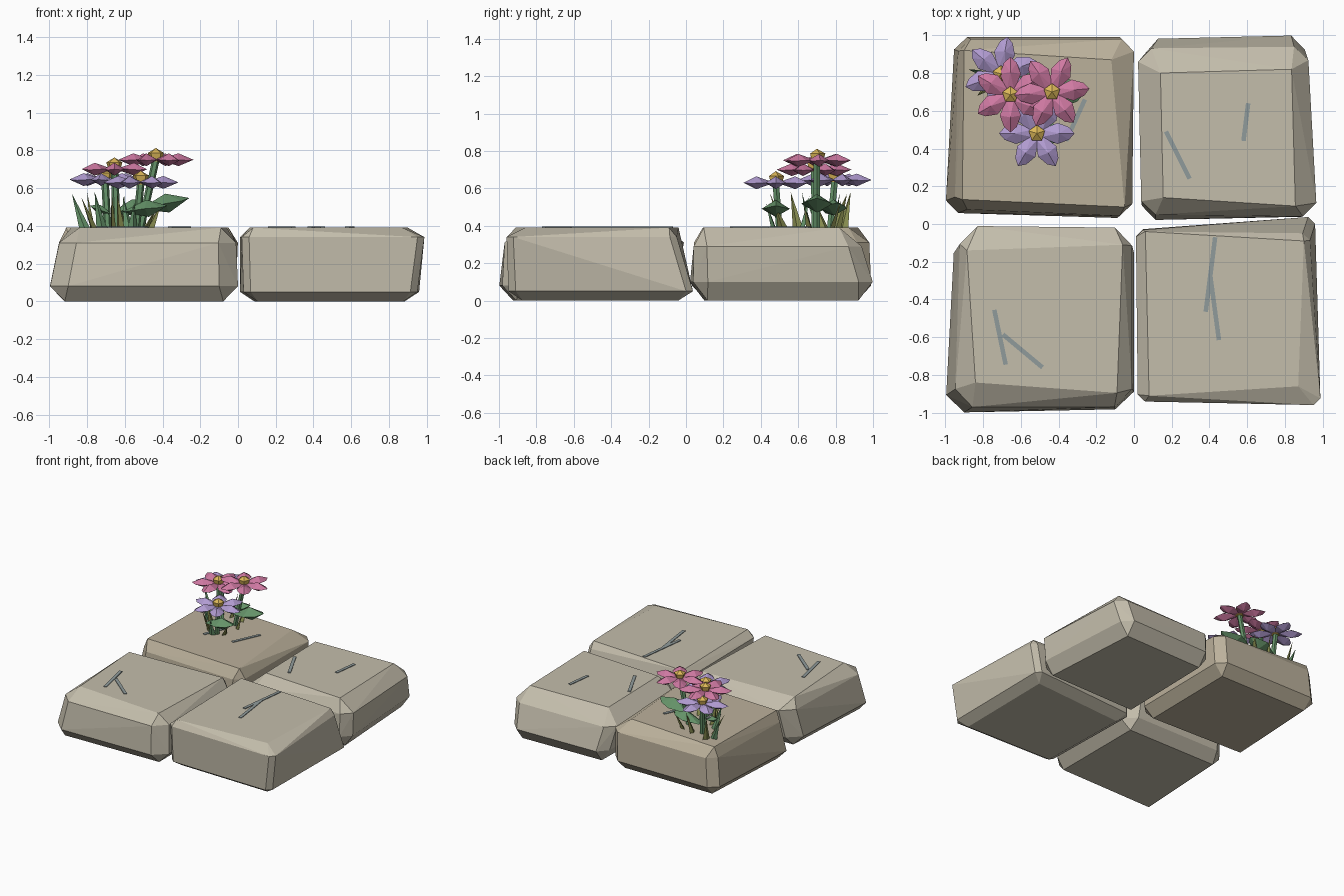
import bpy, bmesh, math
from mathutils import Vector, Matrix

if "Cube" in bpy.data.objects:
    bpy.data.objects.remove(bpy.data.objects["Cube"])


def material(name, r, g, b):
    m = bpy.data.materials.new(name)
    m.diffuse_color = (r, g, b, 1)
    m.use_nodes = True
    m.node_tree.nodes["Principled BSDF"].inputs["Base Color"].default_value = m.diffuse_color
    return m


STONE = material("stone", 0.55, 0.51, 0.41)
TAN = material("tan_stone", 0.50, 0.44, 0.33)
GREY = material("scratch_grey", 0.28, 0.33, 0.33)
PINK = material("pink", 0.62, 0.19, 0.36)
PURPLE = material("purple", 0.44, 0.33, 0.64)
GOLD = material("gold", 0.72, 0.48, 0.10)
GREEN = material("leaf_green", 0.13, 0.29, 0.14)
OLIVE = material("grass_olive", 0.25, 0.27, 0.08)


def finish(name, bm, mat):
    bmesh.ops.recalc_face_normals(bm, faces=bm.faces)
    me = bpy.data.meshes.new(name)
    bm.to_mesh(me)
    bm.free()
    me.materials.append(mat)
    ob = bpy.data.objects.new(name, me)
    bpy.context.collection.objects.link(ob)
    return ob


def add_hull(bm, pts, mtx=Matrix()):
    """Add the convex solid around some points."""
    vs = [bm.verts.new(mtx @ Vector(p)) for p in pts]
    res = bmesh.ops.convex_hull(bm, input=vs)
    junk = {g for g in res["geom_interior"] + res["geom_unused"]
            if isinstance(g, bmesh.types.BMVert) and g.is_valid}
    bmesh.ops.delete(bm, geom=list(junk), context="VERTS")


def clipped(quad, z, c):
    """Cut the corners of a quad, giving an octagon at height z."""
    out = []
    for i in range(4):
        p = Vector(quad[i])
        for q in (quad[i - 1], quad[(i + 1) % 4]):
            r = p.lerp(Vector(q), c)
            out.append((r.x, r.y, z))
    return out


def stone(name, top, high, low, zh, zl, c, mat):
    mid = sum((Vector(p) for p in low), Vector((0, 0))) / 4
    base = [mid.lerp(Vector(p), 0.84) for p in low]
    pts = [(x, y, 0.39) for x, y in top] + clipped(high, zh, c)
    pts += clipped(low, zl, c) + [(p.x, p.y, 0) for p in base]
    bm = bmesh.new()
    add_hull(bm, pts)
    finish(name, bm, mat)


# Paving stones
stone("front_left_stone",
      [(-.84, -.84), (-.09, -.895), (-.06, -.11), (-.885, -.14)],
      [(-.95, -.97), (-.01, -.97), (-.01, -.02), (-.92, -.01)],
      [(-1.0, -1.0), (0, -.98), (0, -.06), (-.95, -.06)],
      .31, .08, .1, STONE)
stone("front_right_stone",
      [(.08, -.91), (.87, -.86), (.9, -.09), (.06, -.04)],
      [(.02, -.94), (.99, -.96), (.93, -.05), (.01, -.03)],
      [(.03, -.93), (.95, -.95), (.96, .04), (.01, -.03)],
      .34, .05, .04, STONE)
stone("back_right_stone",
      [(.155, .14), (.855, .095), (.835, .82), (.14, .8)],
      [(.04, .05), (.97, .04), (.92, .94), (.02, .93)],
      [(.04, .02), (.96, .04), (.9, 1.0), (.06, .98)],
      .29, .1, .08, STONE)
stone("back_left_stone",
      [(-.91, .13), (-.05, .09), (-.12, .87), (-.9, .92)],
      [(-.95, .08), (-.01, .04), (0, .98), (-.93, .98)],
      [(-1.0, .06), (-.02, .03), (-.01, .99), (-.95, .99)],
      .31, .08, .07, TAN)

# Thin scratches on the stone tops
scratches = [(.17, .49, .295, .24), (.605, .64, .58, .44),
             (.43, -.07, .38, -.465), (.405, -.28, .45, -.615),
             (-.74, -.455, -.68, -.745), (-.695, -.585, -.485, -.76),
             (-.36, .44, -.26, .66), (-.61, .43, -.54, .6)]
for i, (x0, y0, x1, y1) in enumerate(scratches):
    a, b = Vector((x0, y0, .387)), Vector((x1, y1, .387))
    side = (b - a).cross(Vector((0, 0, 1))).normalized() * .012
    bm = bmesh.new()
    add_hull(bm, [p + s * side + Vector((0, 0, h))
                  for p in (a, b) for s in (-1, 1) for h in (-.008, .008)])
    finish(f"scratch_{i + 1}", bm, GREY)

# Faceted petal, pointing along +x with unit length; leaves reuse it
PETAL = [(.1, .1, 0), (.1, -.1, 0), (.55, .28, 0), (.55, -.28, 0),
         (.85, .17, -.02), (.85, -.17, -.02), (1, 0, 0),
         (.6, 0, .17), (.6, 0, -.17)]


def rod(bm, a, b, r, n=6):
    ring = [(r * math.cos(t), r * math.sin(t), 0)
            for t in (2 * math.pi * k / n for k in range(n))]
    add_hull(bm, [Vector(p) + Vector(q) for q in (a, b) for p in ring])


# Flowers: x, y, petal height, first petal angle, stem foot, colour
flowers = [("pink_left", -.655, .685, .70, 30, (-.64, .69), PINK),
           ("pink_right", -.435, .70, .75, 5, (-.52, .70), PINK),
           ("purple_back", -.705, .795, .645, 20, (-.69, .77), PURPLE),
           ("purple_front", -.515, .48, .63, 0, (-.54, .50), PURPLE)]
for name, x, y, z, turn, foot, mat in flowers:
    bm = bmesh.new()
    for k in range(6):
        spin = Matrix.Rotation(math.radians(turn + 60 * k), 4, "Z")
        add_hull(bm, PETAL, Matrix.Translation((x, y, z))
                 @ spin @ Matrix.Scale(.2, 4))
    finish(name + "_petals", bm, mat)
    # Five-sided pointed flower centre
    bm = bmesh.new()
    pts = [(0, 0, .062)]
    for k in range(5):
        t = math.radians(18 + 72 * k)
        for r, h in ((.03, -.01), (.045, .036)):
            pts.append((r * math.cos(t), r * math.sin(t), h))
    add_hull(bm, pts, Matrix.Translation((x, y, z)))
    finish(name + "_centre", bm, GOLD)
    bm = bmesh.new()
    rod(bm, (*foot, .37), (x, y, z), .02)
    finish(name + "_stem", bm, GREEN)

# Leaves: base, heading, tilt, length
leaves = [((-.55, .70, .48), 0, 13, .30), ((-.64, .48, .47), 0, 8, .27),
          ((-.70, .77, .46), 8, 14, .26), ((-.66, .68, .46), 165, 20, .14)]
for i, (base, yaw, tilt, size) in enumerate(leaves):
    bm = bmesh.new()
    add_hull(bm, PETAL, Matrix.Translation(base)
             @ Matrix.Rotation(math.radians(yaw), 4, "Z")
             @ Matrix.Rotation(math.radians(-tilt), 4, "Y")
             @ Matrix.Scale(size, 4))
    finish(f"leaf_{i + 1}", bm, GREEN)

# Grass blades: foot x, y, tip x, y, tip height
blades = [(-.81, .80, -.88, .82, .57), (-.77, .84, -.80, .88, .58),
          (-.76, .74, -.83, .68, .55), (-.72, .66, -.76, .62, .58),
          (-.66, .60, -.67, .56, .58), (-.62, .52, -.64, .45, .57),
          (-.56, .47, -.55, .43, .52), (-.49, .52, -.43, .48, .50),
          (-.47, .66, -.41, .63, .51), (-.58, .62, -.61, .66, .56),
          (-.62, .80, -.60, .86, .57), (-.52, .78, -.47, .83, .54)]
for i, (x, y, tx, ty, tz) in enumerate(blades):
    bm = bmesh.new()
    t = i * 1.1
    dx, dy = math.cos(t) * .03, math.sin(t) * .03
    add_hull(bm, [(x + dx, y + dy, .38), (x - dx, y - dy, .38),
                  (x - dy * .5, y + dx * .5, .38),
                  (x + dy * .5, y - dx * .5, .38), (tx, ty, tz)])
    finish(f"grass_blade_{i + 1}", bm, GREEN if i % 3 == 0 else OLIVE)
